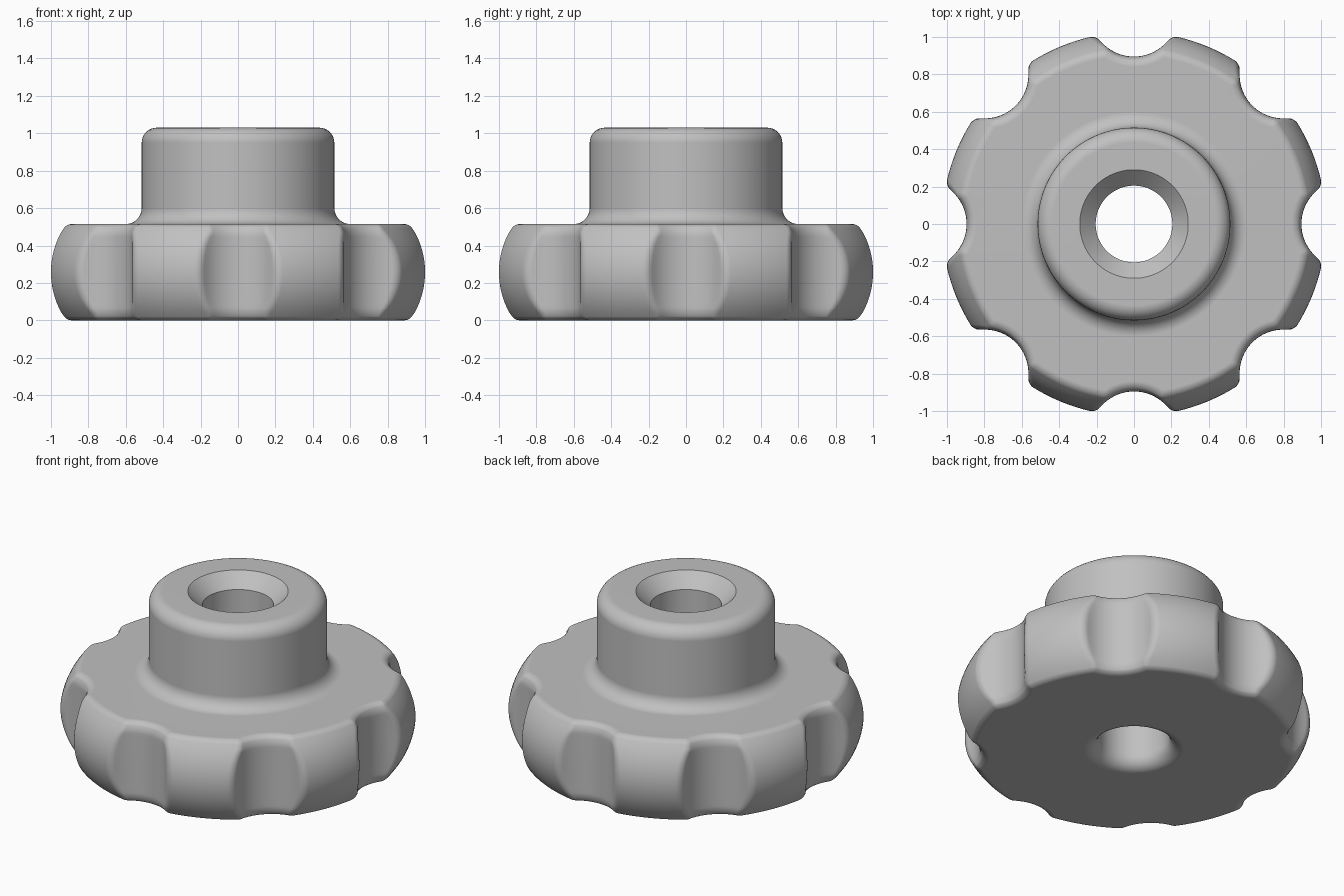
import bpy, bmesh
from math import sin, cos, pi, asin, atan2, sqrt, hypot, radians

cube = bpy.data.objects.get("Cube")
if cube:
    bpy.data.objects.remove(cube, do_unlink=True)

LOBES = 8
HEIGHT = 0.515        # thickness of the grip
RIM, BARREL = 1.027, 0.38   # widest radius and bulge radius of the rim
EDGE = 0.055          # rounding of the grip's top and bottom edges
CUT_POS, CUT_R = 1.13, 0.235  # finger scallop centre and radius
CORNER = 0.06         # rounding between scallop and rim
HUB_R, HUB_TOP, HUB_ROUND = 0.515, 1.03, 0.08
BORE_R, BORE_EDGE = 0.205, 0.085


def lerp(a, b, n):
    return [a + (b - a) * i / n for i in range(n + 1)]


def half_sector(rim, inset):
    """Outline from the middle of a scallop to the middle of a lobe."""
    cut = CUT_R + inset
    f = max(CORNER - inset, 0.004)
    # Centre of the corner circle, tangent to both the rim and the scallop
    x = ((rim - f) ** 2 + CUT_POS ** 2 - (cut + f) ** 2) / (2 * CUT_POS)
    y = sqrt((rim - f) ** 2 - x * x)
    to_cut = atan2(y, CUT_POS - x)
    out = atan2(y, x)
    pts = [(CUT_POS - cut * cos(a), cut * sin(a)) for a in lerp(0, to_cut, 8)]
    pts += [(x + f * cos(a), y + f * sin(a)) for a in lerp(-to_cut, out, 8)[1:]]
    pts += [(rim * cos(a), rim * sin(a)) for a in lerp(out, pi / LOBES, 5)[1:]]
    return pts


def outline(rim, inset):
    half = half_sector(rim, inset)
    sector = [(x, -y) for x, y in half[:0:-1]] + half[:-1]
    ring = []
    for k in range(LOBES):
        c, s = cos(2 * pi * k / LOBES), sin(2 * pi * k / LOBES)
        ring += [(x * c - y * s, x * s + y * c) for x, y in sector]
    return ring


# Scalloped grip: bulging rim with rounded edges, bottom to top
mid = HEIGHT / 2
tangent = asin((mid - EDGE) / (BARREL - EDGE))
angles = lerp(0, tangent, 9) + lerp(tangent, pi / 2, 8)[1:]
levels = []
for a in angles:
    if a <= tangent:
        rim, dz = RIM - BARREL + BARREL * cos(a), BARREL * sin(a)
    else:
        rim = RIM - BARREL + (BARREL - EDGE) * cos(tangent) + EDGE * cos(a)
        dz = mid - EDGE + EDGE * sin(a)
    over = min(max(dz - (mid - EDGE), 0), EDGE)
    levels.append((dz, rim, EDGE - sqrt(EDGE ** 2 - over ** 2)))
levels = [(-d, r, t) for d, r, t in levels[:0:-1]] + levels
rings = [[(x, y, mid + d) for x, y in outline(r, t)] for d, r, t in levels]

# Hub, chamfer and through bore as a turned profile of (radius, z)
fillet = 0.085
quarter = lerp(0, pi / 2, 8)
profile = [(HUB_R + fillet - fillet * sin(a), HEIGHT + fillet - fillet * cos(a)) for a in quarter]
profile += [(HUB_R - HUB_ROUND + HUB_ROUND * cos(a), HUB_TOP - HUB_ROUND + HUB_ROUND * sin(a))
            for a in quarter]
profile += [(BORE_R + BORE_EDGE, HUB_TOP), (BORE_R, HUB_TOP - BORE_EDGE)]
profile += [(BORE_R + BORE_EDGE - BORE_EDGE * cos(a), BORE_EDGE - BORE_EDGE * sin(a)) for a in quarter]
directions = [(x / hypot(x, y), y / hypot(x, y)) for x, y in outline(RIM, 0)]
rings += [[(r * x, r * y, z) for x, y in directions] for r, z in profile]

# Skin the rings into one closed body
bm = bmesh.new()
loops = [[bm.verts.new(p) for p in ring] for ring in rings]
count = len(directions)
for i, lower in enumerate(loops):
    upper = loops[(i + 1) % len(loops)]
    for j in range(count):
        k = (j + 1) % count
        bm.faces.new((lower[j], lower[k], upper[k], upper[j]))
bmesh.ops.recalc_face_normals(bm, faces=bm.faces)
mesh = bpy.data.meshes.new("scalloped_knob")
bm.to_mesh(mesh)
bm.free()

knob = bpy.data.objects.new("scalloped_knob", mesh)
bpy.context.collection.objects.link(knob)

# Plain grey material
grey = bpy.data.materials.new("grey")
grey.use_nodes = True
colour = (0.53, 0.53, 0.53, 1)
grey.diffuse_color = colour
grey.node_tree.nodes["Principled BSDF"].inputs["Base Color"].default_value = colour
mesh.materials.append(grey)

# Smooth shading with flat faces kept flat
bpy.ops.object.select_all(action='DESELECT')
knob.select_set(True)
bpy.context.view_layer.objects.active = knob
bpy.ops.object.shade_smooth_by_angle(angle=radians(32))
weighted = knob.modifiers.new("weighted_normals", 'WEIGHTED_NORMAL')
weighted.keep_sharp = True
